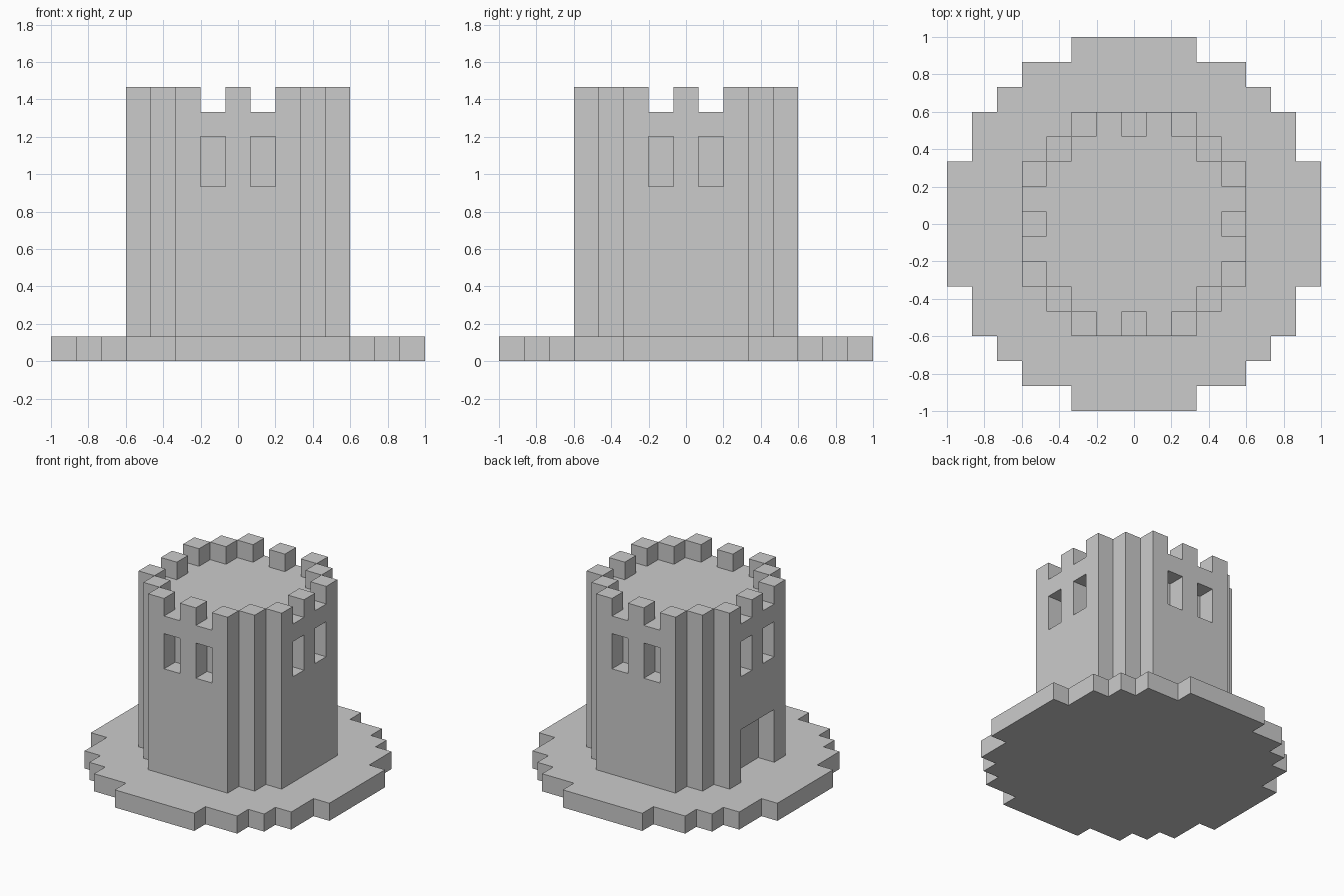
import bpy, bmesh
from mathutils import Vector

U = 2 / 15  # edge length of one block

if "Cube" in bpy.data.objects:
    bpy.data.objects.remove(bpy.data.objects["Cube"], do_unlink=True)

stone = bpy.data.materials.new("grey stone")
stone.use_nodes = True
grey = (0.6, 0.6, 0.6, 1)
stone.diffuse_color = grey
stone.node_tree.nodes["Principled BSDF"].inputs["Base Color"].default_value = grey


def disc(half_widths):
    """Block columns of a stepped disc; half_widths run from the middle row outward."""
    return {(x, s * y) for y, w in enumerate(half_widths)
            for x in range(-w, w + 1) for s in (1, -1)}


def four_sides(x, y):
    """The same column repeated on all four sides."""
    return {(x, y), (-y, x), (-x, -y), (y, -x)}


def build(name, blocks):
    """Skin a set of blocks with outer faces only and merge the flat areas."""
    bm = bmesh.new()
    corners = {}

    def corner(p):
        key = tuple(round(2 * c) for c in p)
        if key not in corners:
            corners[key] = bm.verts.new(p * U)
        return corners[key]

    for block in blocks:
        centre = Vector(block) + Vector((0, 0, 0.5))
        for axis in range(3):
            for sign in (1, -1):
                n = Vector((0, 0, 0))
                n[axis] = sign
                if tuple(int(c) for c in Vector(block) + n) in blocks:
                    continue
                a = Vector((n.y, n.z, n.x))
                b = n.cross(a)
                bm.faces.new([corner(centre + (n + i * a + j * b) / 2)
                              for i, j in ((1, 1), (-1, 1), (-1, -1), (1, -1))])
    bmesh.ops.dissolve_limit(bm, angle_limit=0.01, verts=bm.verts, edges=bm.edges)
    mesh = bpy.data.meshes.new(name)
    bm.to_mesh(mesh)
    bm.free()
    mesh.materials.append(stone)
    obj = bpy.data.objects.new(name, mesh)
    bpy.context.collection.objects.link(obj)
    return obj


# Round stepped base
build("base", {(x, y, 0) for x, y in disc([7, 7, 7, 6, 6, 5, 4, 2])})

# Solid tower body
tower = {(x, y, z) for x, y in disc([4, 4, 4, 3, 2]) for z in range(1, 10)}

# Paired window recesses on every side
for side in (-1, 1):
    tower -= {(x, y, z) for x, y in four_sides(side, -4) for z in (7, 8)}

# Doorway recess on the right side
tower -= {(-4, y, z) for y in (-1, 0, 1) for z in (1, 2, 3)}

# Battlements around the rim
for x, y in ((0, 4), (2, 4), (-2, 4), (3, 3)):
    tower |= {(cx, cy, 10) for cx, cy in four_sides(x, y)}

build("tower", tower)
